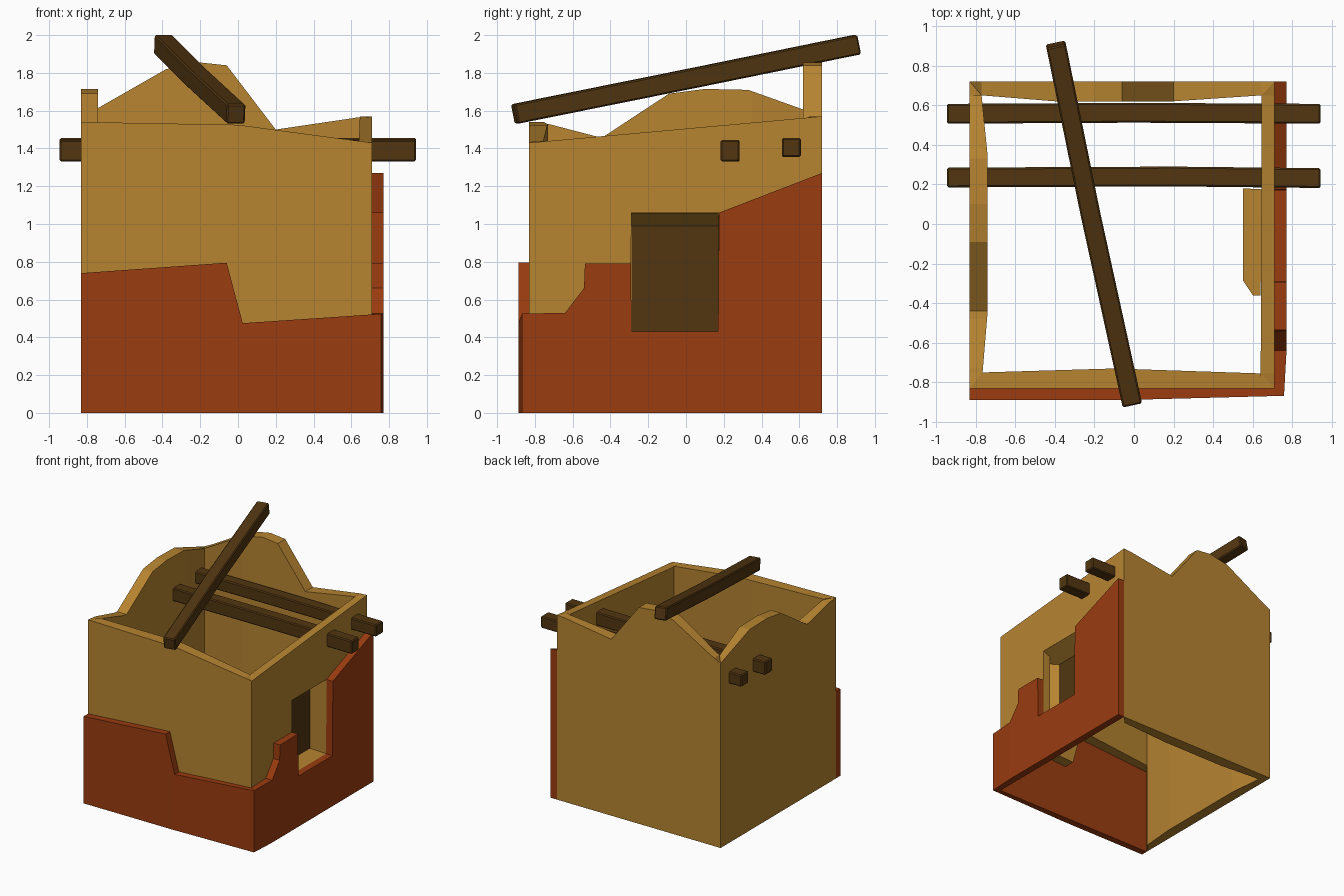
import bpy, bmesh
from mathutils import Vector

if "Cube" in bpy.data.objects:
    bpy.data.objects.remove(bpy.data.objects["Cube"])


def material(name, rgb):
    m = bpy.data.materials.new(name)
    m.diffuse_color = (*rgb, 1)
    m.use_nodes = True
    m.node_tree.nodes["Principled BSDF"].inputs["Base Color"].default_value = m.diffuse_color
    return m


PLASTER = material("ochre plaster", (0.47, 0.23, 0.03))
BRICK = material("red brick", (0.325, 0.045, 0.005))
WOOD = material("dark wood", (0.085, 0.037, 0.0056))


def finish(name, bm, *mats):
    bmesh.ops.recalc_face_normals(bm, faces=bm.faces)
    me = bpy.data.meshes.new(name)
    bm.to_mesh(me)
    bm.free()
    for m in mats:
        me.materials.append(m)
    ob = bpy.data.objects.new(name, me)
    bpy.context.collection.objects.link(ob)
    return ob


def lerp(line, s):
    """Height or offset of a polyline at position s, clamped at its ends."""
    if s <= line[0][0]:
        return line[0][1]
    for (a, u), (b, v) in zip(line, line[1:]):
        if s <= b:
            return u + (v - u) * (s - a) / (b - a)
    return line[-1][1]


def wall(name, axis, outer, inner, top, bottom, mat):
    """Mitred wall strip along x or y with broken top and bottom outlines."""
    lo, hi = outer[0][0], outer[-1][0]
    stations = sorted({min(max(p[0], lo), hi) for line in (outer, inner, top, bottom) for p in line})
    bm = bmesh.new()
    rings = []
    for s in stations:
        ring = []
        for side, edge in ((outer, bottom), (outer, top), (inner, top), (inner, bottom)):
            a = min(max(s, side[0][0]), side[-1][0])
            o, z = lerp(side, a), lerp(edge, s)
            ring.append(bm.verts.new((a, o, z) if axis == "x" else (o, a, z)))
        rings.append(ring)
    for r, q in zip(rings, rings[1:]):
        for i in range(4):
            j = (i + 1) % 4
            bm.faces.new((r[i], r[j], q[j], q[i]))
    bm.faces.new(rings[0])
    bm.faces.new(rings[-1])
    bmesh.ops.remove_doubles(bm, verts=bm.verts, dist=0.0005)
    return finish(name, bm, mat)


# Broken brick outlines, shared by the skirt top and the plaster bottom
front_break = [(-0.83, 0.74), (-0.06, 0.795), (0.025, 0.475), (0.77, 0.525)]
right_low = [(-0.87, 0.525), (-0.64, 0.53), (-0.54, 0.66), (-0.535, 0.79), (-0.292, 0.79)]
right_high = [(0.175, 1.06), (0.72, 1.27)]
ground = [(-1, 0), (1, 0)]

# Plaster walls
wall("front_wall", "x", [(-0.83, -0.83), (0.71, -0.83)],
     [(-0.765, -0.75), (-0.1, -0.73), (0.64, -0.755)],
     [(-0.83, 1.54), (0, 1.525), (0.71, 1.43)], front_break, PLASTER)
wall("right_wall", "y", [(-0.83, 0.71), (0.72, 0.71)],
     [(-0.755, 0.64), (0.65, 0.645)],
     [(-0.83, 1.43), (0.72, 1.57)],
     right_low + [(-0.288, 1.06)] + right_high, PLASTER)
wall("back_wall", "x", [(-0.83, 0.72), (0.71, 0.72)],
     [(-0.77, 0.65), (-0.4, 0.62), (0.2, 0.62), (0.645, 0.65)],
     [(-0.83, 1.57), (-0.73, 1.62), (-0.38, 1.82), (-0.2, 1.855), (-0.06, 1.84),
      (0.2, 1.50), (0.64, 1.565), (0.71, 1.57)], ground, PLASTER)
wall("left_wall", "y", [(-0.83, -0.83), (0.72, -0.83)],
     [(-0.75, -0.765), (-0.45, -0.74), (0.35, -0.74), (0.65, -0.77)],
     [(-0.83, 1.54), (-0.73, 1.53), (-0.48, 1.465), (-0.44, 1.46), (-0.09, 1.69),
      (0.1, 1.715), (0.33, 1.71), (0.61, 1.61), (0.72, 1.57)], ground, PLASTER)

# Exposed brick skirt on the front and right
wall("front_brick", "x", [(-0.83, -0.888), (0, -0.888), (0.758, -0.868)],
     [(-0.83, -0.83), (0.71, -0.83)], front_break, ground, BRICK)
wall("right_brick", "y", [(-0.868, 0.758), (-0.65, 0.77), (0.72, 0.77)],
     [(-0.83, 0.71), (0.72, 0.71)],
     right_low + [(-0.288, 0.43), (0.17, 0.43)] + right_high, ground, BRICK)

# Window niche with a dark back panel and a sloping ceiling
bm = bmesh.new()
path = [(0.71, 0.172), (0.55, 0.18), (0.55, -0.285), (0.60, -0.36),
        (0.64, -0.36), (0.64, -0.29), (0.71, -0.29)]
low = [bm.verts.new((x, y, 0.43)) for x, y in path]
high = [bm.verts.new((x, y, 0.99 + (x - 0.55) * 0.43)) for x, y in path]
for i in range(len(path) - 1):
    f = bm.faces.new((low[i], low[i + 1], high[i + 1], high[i]))
    f.material_index = 1 if i == 1 else 0
bm.faces.new(low)
bm.faces.new(high)
finish("window_niche", bm, PLASTER, WOOD)


# Roof beams: square section swept through a few points, chamfered edges
def beam(name, points, w, h):
    pts = [Vector(p) for p in points]
    d = (pts[-1] - pts[0]).normalized()
    side = d.cross(Vector((0, 0, 1))).normalized()
    up = side.cross(d)
    bm = bmesh.new()
    rings = [[bm.verts.new(p + side * a * w / 2 + up * b * h / 2)
              for a, b in ((-1, -1), (1, -1), (1, 1), (-1, 1))] for p in pts]
    for r, q in zip(rings, rings[1:]):
        for i in range(4):
            j = (i + 1) % 4
            bm.faces.new((r[i], r[j], q[j], q[i]))
    bm.faces.new(rings[0])
    bm.faces.new(rings[-1])
    ob = finish(name, bm, WOOD)
    mod = ob.modifiers.new("worn_edges", "BEVEL")
    mod.width = 0.008
    mod.segments = 1
    mod.limit_method = "ANGLE"


beam("cross_beam_inner", [(-0.945, 0.235, 1.388), (0.2, 0.24, 1.388), (0.943, 0.232, 1.388)], 0.1, 0.112)
beam("cross_beam_back", [(-0.945, 0.557, 1.405), (0.0, 0.562, 1.405), (0.943, 0.557, 1.405)], 0.1, 0.1)
beam("fallen_beam", [(-0.01, -0.908, 1.582), (-0.22, 0.05, 1.775), (-0.395, 0.908, 1.95)], 0.1, 0.105)
